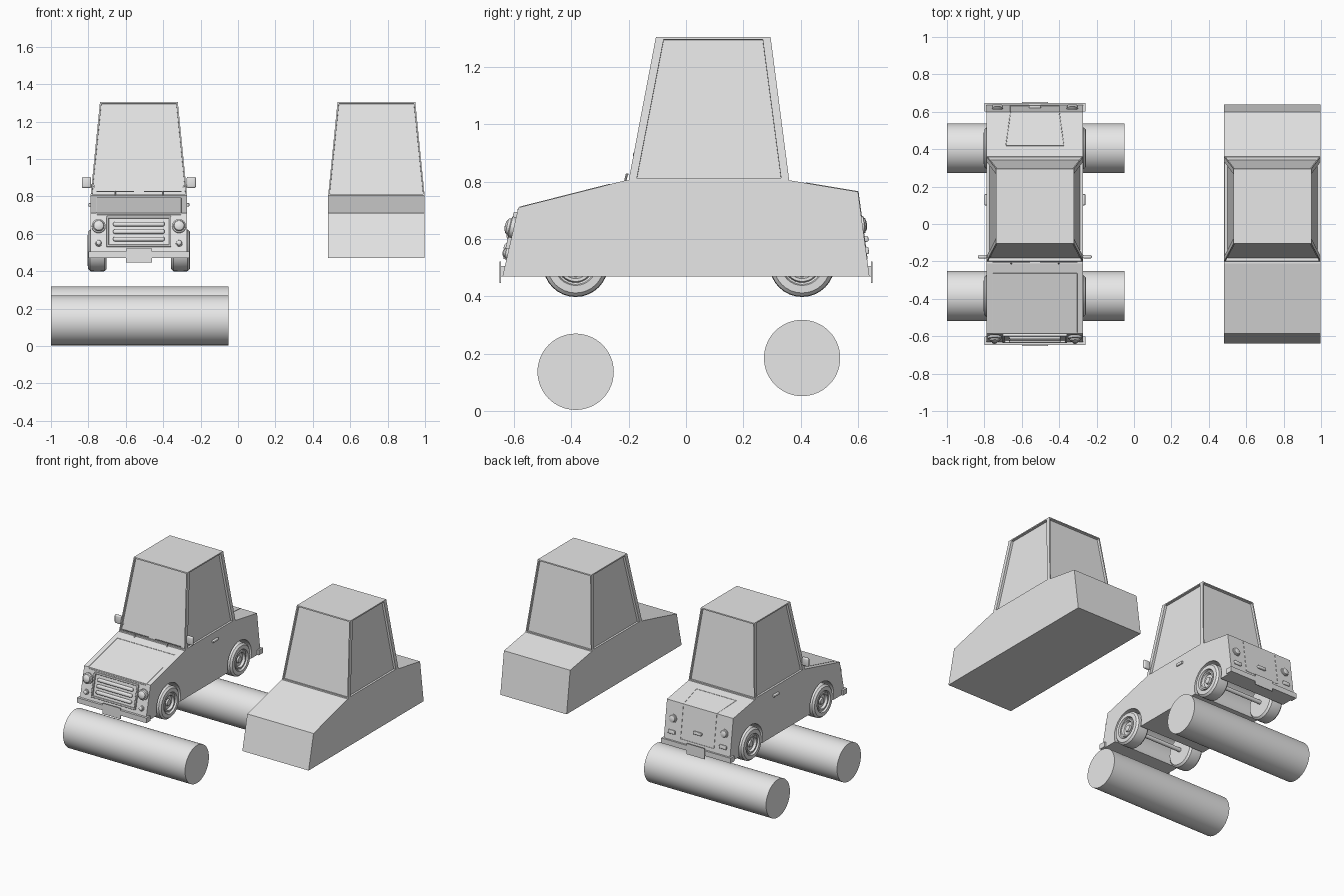
import bpy, bmesh, math
from mathutils import Vector, Matrix

if "Cube" in bpy.data.objects:
    bpy.data.objects.remove(bpy.data.objects["Cube"])

GREY = (0.8, 0.8, 0.8, 1)
grey = bpy.data.materials.new("plain_grey")
grey.use_nodes = True
grey.diffuse_color = GREY
grey.node_tree.nodes["Principled BSDF"].inputs["Base Color"].default_value = GREY

CAR, BLANK = -0.53, 0.74          # centre lines of the two cars
HALF, BASE = 0.258, 0.47          # body half width and underside
AXLES = {"front": -0.385, "rear": 0.405}
WHEEL_Z, ARCH_R = 0.512, 0.133


def finish(name, bm, smooth=False):
    bmesh.ops.recalc_face_normals(bm, faces=bm.faces)
    mesh = bpy.data.meshes.new(name)
    bm.to_mesh(mesh)
    bm.free()
    mesh.materials.append(grey)
    ob = bpy.data.objects.new(name, mesh)
    bpy.context.scene.collection.objects.link(ob)
    if smooth:
        bpy.ops.object.select_all(action='DESELECT')
        ob.select_set(True)
        bpy.context.view_layer.objects.active = ob
        bpy.ops.object.shade_smooth_by_angle(angle=math.radians(35))
    return ob


def box(name, loc, size, tilt=0, bevel=0, turn=0):
    bm = bmesh.new()
    bmesh.ops.create_cube(bm, size=1)
    bmesh.ops.scale(bm, vec=size, verts=bm.verts)
    if bevel:
        bmesh.ops.bevel(bm, geom=bm.edges[:], offset=bevel, segments=3,
                        profile=0.5, affect='EDGES')
    bm.transform(Matrix.Translation(loc) @ Matrix.Rotation(turn, 4, 'Z')
                 @ Matrix.Rotation(tilt, 4, 'X'))
    return finish(name, bm, bevel > 0)


def lathe(name, profile, loc, rot, segments=32):
    """Spin (radius, height) points about local z, then place."""
    bm = bmesh.new()
    vs = [bm.verts.new((r, 0, h)) for r, h in profile]
    es = [bm.edges.new(p) for p in zip(vs, vs[1:])]
    bmesh.ops.spin(bm, geom=vs + es, cent=(0, 0, 0), axis=(0, 0, 1),
                   angle=math.tau, steps=segments)
    bmesh.ops.remove_doubles(bm, verts=bm.verts, dist=1e-4)
    bm.transform(Matrix.Translation(loc) @ rot)
    return finish(name, bm, True)


def rod(name, a, b, r, segments=8):
    a, b = Vector(a), Vector(b)
    rot = (b - a).to_track_quat('Z', 'Y').to_matrix().to_4x4()
    return lathe(name, [(0, 0), (r, 0), (r, (b - a).length), (0, (b - a).length)],
                 a, rot, segments)


def body(name, cx):
    side = [(-0.64, BASE), (0.64, BASE), (0.6, 0.765), (0.36, 0.805),
            (-0.21, 0.805), (-0.585, 0.71)]
    bm = bmesh.new()
    f = bm.faces.new([bm.verts.new((cx - HALF, y, z)) for y, z in side])
    out = bmesh.ops.extrude_face_region(bm, geom=[f])
    bmesh.ops.translate(bm, vec=(2 * HALF, 0, 0),
                        verts=[v for v in out["geom"] if isinstance(v, bmesh.types.BMVert)])
    return finish(name, bm)


def cabin(name, cx):
    bm = bmesh.new()
    rings = [[bm.verts.new((cx + x * w, y0 if y < 0 else y1, z))
              for x, y in ((-1, -1), (1, -1), (1, 1), (-1, 1))]
             for w, y0, y1, z in ((HALF, -0.2, 0.36, 0.805), (0.208, -0.105, 0.295, 1.305))]
    bm.faces.new(rings[0])
    bm.faces.new(rings[1])
    glass = [bm.faces.new((rings[0][i], rings[0][i - 1], rings[1][i - 1], rings[1][i]))
             for i in range(4)]
    bmesh.ops.recalc_face_normals(bm, faces=bm.faces)
    # recessed windows with a narrow frame, wider pillars on the sides
    bmesh.ops.inset_individual(bm, faces=glass, thickness=0.011)
    for f in glass:
        if abs(f.normal.x) > 0.5:
            mid = f.calc_center_median().y
            for v in f.verts:
                v.co.y += 0.02 if v.co.y < mid else -0.02
    bm.normal_update()
    bmesh.ops.inset_individual(bm, faces=glass, thickness=0.0005, depth=-0.016)
    return finish(name, bm)


# Plain car
body("plain_body", BLANK)
cabin("plain_cabin", BLANK)

# Detailed car with wheel arches cut through
shell = body("car_body", CAR)
cabin("car_cabin", CAR)
SIDEWAYS = Matrix.Rotation(math.pi / 2, 4, 'Y')
for end, y in AXLES.items():
    cut = rod("arch_cutter_" + end, (CAR - 0.4, y, WHEEL_Z), (CAR + 0.4, y, WHEEL_Z), ARCH_R, 48)
    cut.hide_render = True
    cut.hide_viewport = True
    mod = shell.modifiers.new("arch_" + end, 'BOOLEAN')
    mod.operation, mod.object, mod.solver = 'DIFFERENCE', cut, 'EXACT'
bpy.context.view_layer.update()
cut_mesh = bpy.data.meshes.new_from_object(
    shell.evaluated_get(bpy.context.evaluated_depsgraph_get()))
shell.modifiers.clear()
shell.data = cut_mesh
for end in AXLES:
    bpy.data.objects.remove(bpy.data.objects["arch_cutter_" + end])

# Loose cylinders below the car
for end, z in (("front", 0.137), ("rear", 0.185)):
    y = AXLES[end]
    rod(end + "_cylinder", (-1, y, z), (-0.05, y, z), ARCH_R, 64)

# Wheels and axles
TYRE = [(0, -0.05), (0.1, -0.05), (0.112, -0.038), (0.114, 0), (0.112, 0.038), (0.1, 0.05),
        (0.074, 0.052), (0.07, 0.04), (0.064, 0.036), (0.06, 0.046), (0.05, 0.046),
        (0.044, 0.03), (0.024, 0.03), (0.02, 0.04), (0, 0.042)]
for end, y in AXLES.items():
    rod(end + "_axle", (CAR - 0.2, y, WHEEL_Z), (CAR + 0.2, y, WHEEL_Z), 0.014, 16)
    for s, label in ((1, "left"), (-1, "right")):
        lathe(f"{end}_{label}_wheel", TYRE, (CAR + s * 0.222, y, WHEEL_Z),
              Matrix.Rotation(s * math.pi / 2, 4, 'Y'))

# Sloping nose and tail
NOSE_TILT, TAIL_TILT = -math.atan2(0.055, 0.24), math.atan2(0.04, 0.295)


def nose(x, z, out=0.0):
    return (CAR + x, -0.64 + (z - BASE) * 0.055 / 0.24 - out, z)


def tail(x, z, out=0.0):
    return (CAR + x, 0.64 - (z - BASE) * 0.04 / 0.295 + out, z)


# Grille frame with rounded slats
for z in (0.535, 0.688):
    box("grille_rail", nose(0, z, 0.004), (0.345, 0.016, 0.012), NOSE_TILT, 0.004)
for s in (-1, 1):
    box("grille_post", nose(s * 0.167, 0.61, 0.004), (0.012, 0.016, 0.16), NOSE_TILT, 0.004)
for z in (0.572, 0.612, 0.652):
    box("grille_slat", nose(0, z, 0.008), (0.275, 0.022, 0.024), NOSE_TILT, 0.009)

# Lamps on both ends
LAMP = [(0.037, -0.01), (0.037, 0.012), (0.03, 0.015), (0.026, 0.024), (0.014, 0.03), (0, 0.032)]
SMALL = [(r * 0.5, h * 0.6) for r, h in LAMP]
FRONTWARD = Matrix.Rotation(math.pi / 2 + NOSE_TILT, 4, 'X')
BACKWARD = Matrix.Rotation(-math.pi / 2 + TAIL_TILT, 4, 'X')
for s, label in ((1, "left"), (-1, "right")):
    lathe(label + "_headlight", LAMP, nose(s * 0.215, 0.64), FRONTWARD)
    lathe(label + "_indicator", SMALL, nose(s * 0.215, 0.55), FRONTWARD, 20)
    lathe(label + "_tail_lamp", [(r * 0.8, h * 0.5) for r, h in LAMP],
          tail(s * 0.2, 0.65), BACKWARD)
    box(label + "_reverse_lamp", tail(s * 0.2, 0.56, 0.002), (0.055, 0.016, 0.026), TAIL_TILT, 0.005)

    # Mirrors and door handles
    box(label + "_mirror", (CAR + s * 0.28, -0.175, 0.875), (0.05, 0.02, 0.06), 0, 0.009)
    rod(label + "_mirror_arm", (CAR + s * 0.235, -0.17, 0.85), (CAR + s * 0.27, -0.175, 0.86), 0.007)
    box(label + "_door_handle", (CAR + s * 0.262, 0.13, 0.755), (0.016, 0.06, 0.018), 0, 0.005)

    # Wipers at the foot of the windscreen
    x = CAR + s * 0.127
    rod(label + "_wiper_arm", (x, -0.212, 0.802), (x, -0.206, 0.828), 0.004)
    rod(label + "_wiper_blade", (x - 0.1, -0.203, 0.826), (x + 0.1, -0.203, 0.826), 0.003)

    # Bonnet and boot seams
    rod(label + "_bonnet_seam", (CAR + s * 0.225, -0.58, 0.711), (CAR + s * 0.225, -0.265, 0.791), 0.002)
    rod(label + "_boot_seam", (CAR + s * 0.13, 0.6, 0.765), (CAR + s * 0.155, 0.42, 0.795), 0.002)
    rod(label + "_boot_side_seam", tail(s * 0.13, 0.765), tail(s * 0.13, 0.53), 0.002)
rod("bonnet_rear_seam", (CAR - 0.225, -0.265, 0.791), (CAR + 0.225, -0.265, 0.791), 0.002)
rod("bonnet_front_seam", nose(-0.225, 0.702), nose(0.225, 0.702), 0.002)
rod("boot_front_seam", (CAR - 0.155, 0.42, 0.795), (CAR + 0.155, 0.42, 0.795), 0.002)
rod("boot_lower_seam", tail(-0.13, 0.53), tail(0.13, 0.53), 0.002)
box("boot_handle", tail(0, 0.6, 0.003), (0.065, 0.022, 0.02), TAIL_TILT, 0.005)

# Bumpers with wrapped ends and number plates
for s, label in ((-1, "front"), (1, "rear")):
    box(label + "_bumper", (CAR, s * 0.633, 0.488), (0.54, 0.03, 0.036))
    box(label + "_plate", (CAR, s * 0.648, 0.484), (0.14, 0.006, 0.075))
    for e in (-1, 1):
        box(label + "_bumper_end", (CAR + e * 0.264, s * 0.625, 0.488), (0.012, 0.045, 0.036))
